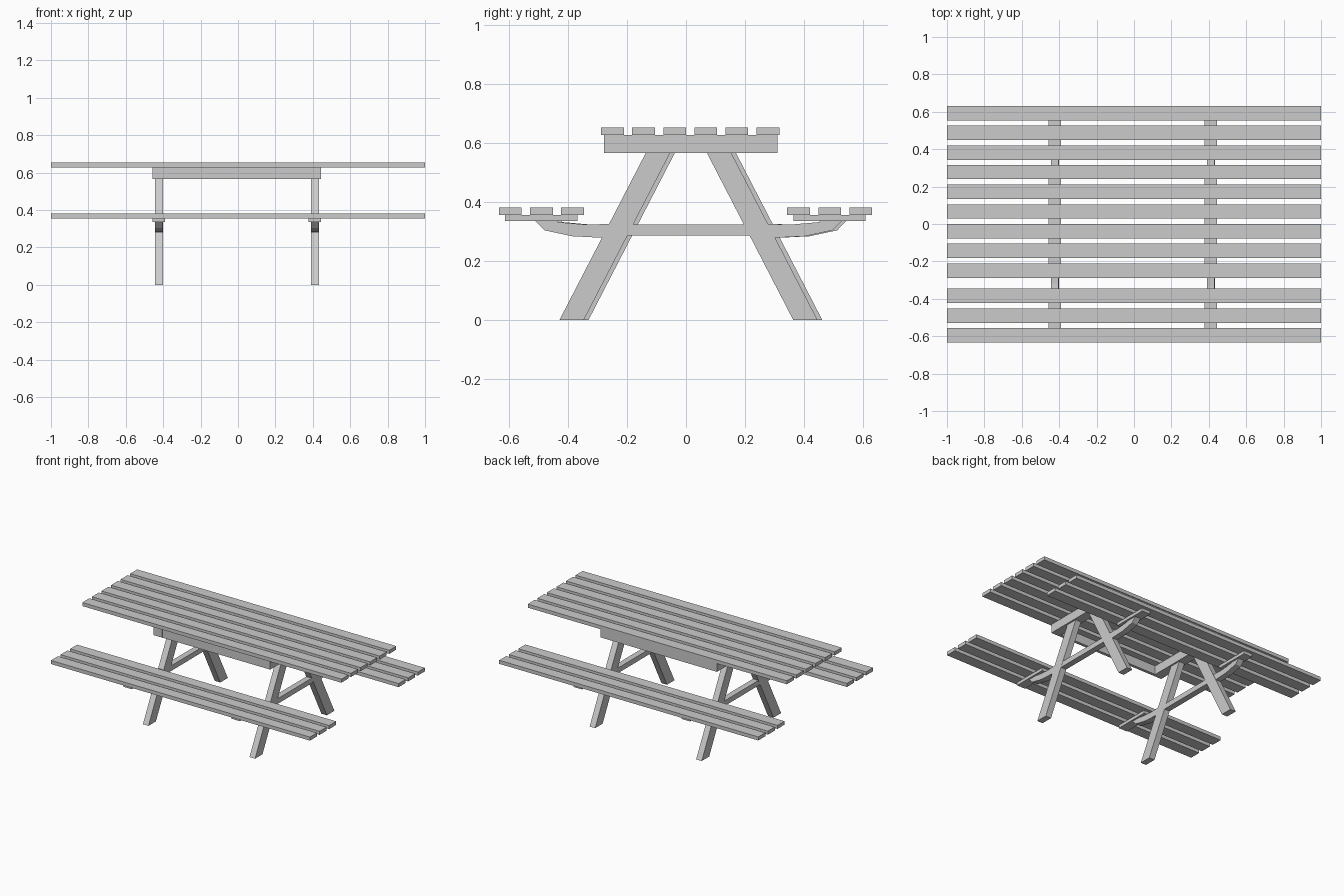
import bpy, bmesh

if "Cube" in bpy.data.objects:
    bpy.data.objects.remove(bpy.data.objects["Cube"])


def box(name, x0, x1, y0, y1, z0, z1):
    prism(name, [(y0, z0), (y1, z0), (y1, z1), (y0, z1)], x0, x1)


def prism(name, profile, x0, x1):
    """Extrude a (y, z) outline along x."""
    bm = bmesh.new()
    face = bm.faces.new([bm.verts.new((x0, y, z)) for y, z in profile])
    ext = bmesh.ops.extrude_face_region(bm, geom=[face])
    verts = [v for v in ext["geom"] if isinstance(v, bmesh.types.BMVert)]
    bmesh.ops.translate(bm, verts=verts, vec=(x1 - x0, 0, 0))
    bmesh.ops.recalc_face_normals(bm, faces=bm.faces)
    mesh = bpy.data.meshes.new(name)
    bm.to_mesh(mesh)
    bm.free()
    obj = bpy.data.objects.new(name, mesh)
    bpy.context.collection.objects.link(obj)


SLAT, STEP = 0.077, 0.1055

# Table top slats
for i in range(6):
    y = -0.288 + i * STEP
    box("table_slat", -1, 1, y, y + SLAT, 0.628, 0.653)

# Bench slats
for start in (-0.634, 0.343):
    for i in range(3):
        y = start + i * STEP
        box("bench_slat", -1, 1, y, y + SLAT, 0.356, 0.381)

# Aprons under the long edges of the table top
box("front_apron", -0.39, 0.377, -0.278, -0.258, 0.567, 0.628)
box("back_apron", -0.39, 0.377, 0.29, 0.31, 0.567, 0.628)

# Outline of half a bench support arm, relative to the frame centre
arm = [(0.268, 0.326), (0.342, 0.323), (0.444, 0.332), (0.444, 0.335),
       (0.518, 0.335), (0.488, 0.304), (0.394, 0.284), (0.295, 0.279),
       (0.255, 0.281)]

# End frames: the left one sits slightly further back than the right one
for cx, cy in ((-0.4235, 0.0245), (0.4105, 0.0085)):
    box("table_batten", cx - 0.033, cx + 0.033, -0.278, 0.31, 0.567, 0.628)
    box("cross_bar", cx - 0.021, cx + 0.021, cy - 0.27, cy + 0.27, 0.287, 0.323)
    for s, y0, y1 in ((-1, -0.613, -0.368), (1, 0.364, 0.608)):
        leg = [(0.355, 0), (0.4375, 0), (0.1445, 0.567), (0.062, 0.567)]
        prism("leg", [(cy + s * y, z) for y, z in leg], cx - 0.0215, cx + 0.0215)
        prism("bench_arm", [(cy + s * y, z) for y, z in arm], cx - 0.021, cx + 0.021)
        box("bench_batten", cx - 0.033, cx + 0.033, y0, y1, 0.335, 0.356)
